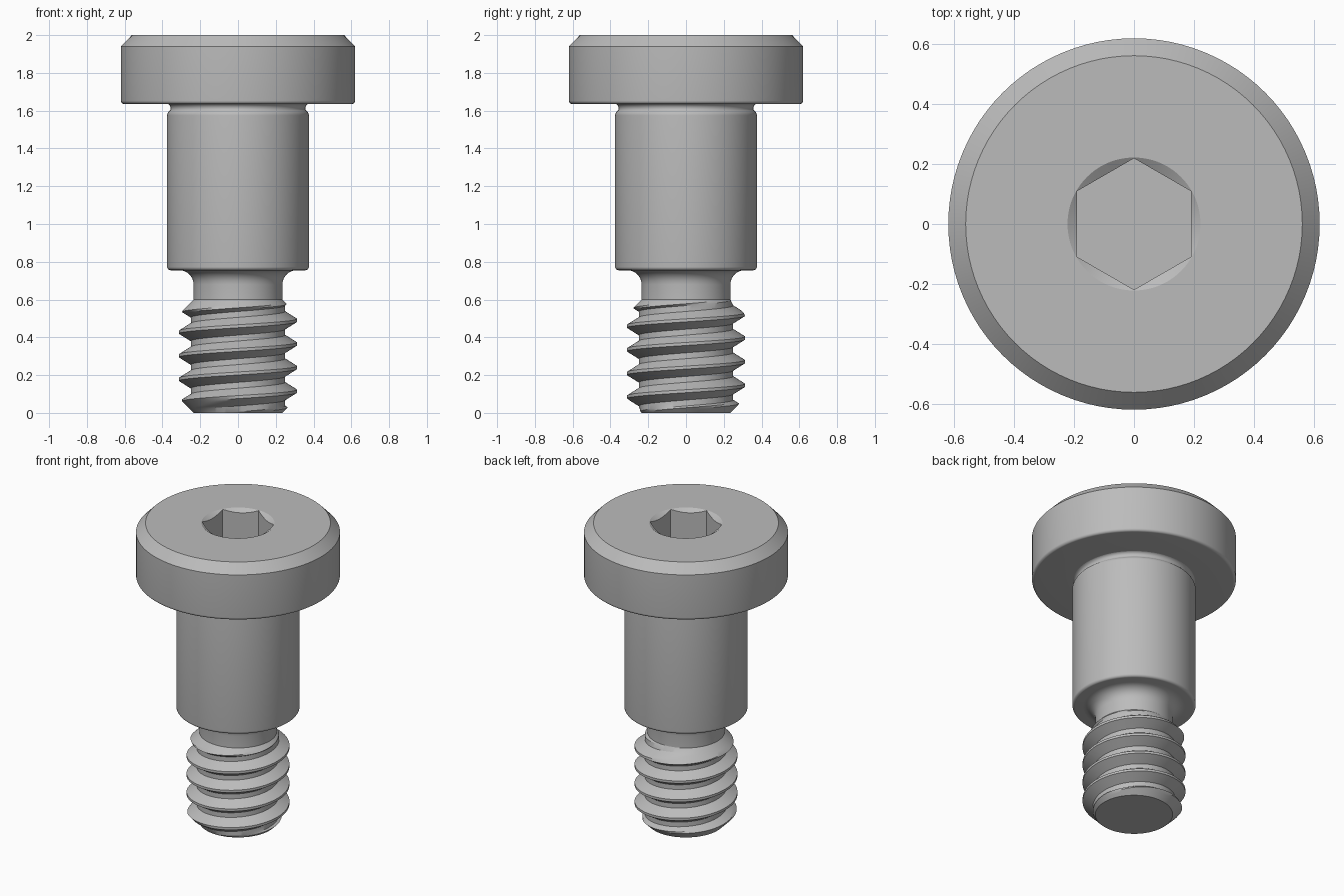
import bpy, bmesh
from math import sin, cos, pi, radians

if "Cube" in bpy.data.objects:
    bpy.data.objects.remove(bpy.data.objects["Cube"], do_unlink=True)

SEG = 96
steel = bpy.data.materials.new("grey_steel")
GREY = (0.5, 0.5, 0.5, 1)
steel.diffuse_color = GREY
steel.use_nodes = True
steel.node_tree.nodes["Principled BSDF"].inputs["Base Color"].default_value = GREY


def finish(bm, name):
    """Close the open ends, tidy up and make a smooth object with sharp edges."""
    bmesh.ops.remove_doubles(bm, verts=bm.verts[:], dist=1e-5)
    bmesh.ops.holes_fill(bm, edges=[e for e in bm.edges if e.is_boundary], sides=0)
    bmesh.ops.recalc_face_normals(bm, faces=bm.faces[:])
    mesh = bpy.data.meshes.new(name)
    bm.to_mesh(mesh)
    bm.free()
    mesh.materials.append(steel)
    ob = bpy.data.objects.new(name, mesh)
    bpy.context.collection.objects.link(ob)
    bpy.ops.object.select_all(action='DESELECT')
    ob.select_set(True)
    bpy.context.view_layer.objects.active = ob
    bpy.ops.object.shade_smooth_by_angle(angle=radians(28))
    return ob


def skin(bm, rows, wrap):
    """Join neighbouring rows of points with quads."""
    rows = [[bm.verts.new(p) for p in row] for row in rows]
    for a, b in zip(rows, rows[1:]):
        for i in range(len(a) if wrap else len(a) - 1):
            j = (i + 1) % len(a)
            bm.faces.new((a[i], a[j], b[j], b[i]))


def ring(r, z):
    return [(r * cos(2 * pi * i / SEG), r * sin(2 * pi * i / SEG), z) for i in range(SEG)]


def arc(cx, cz, r, start, end, steps=6):
    """Profile points on a fillet, angles in degrees."""
    angles = [radians(start + (end - start) * k / steps) for k in range(steps + 1)]
    return [(cx + r * cos(a), cz + r * sin(a)) for a in angles]


# Head: rounded lower edge, bevelled top, countersunk hexagonal socket
RIM, FLAT, FLOOR = 0.222, 0.19, 1.8
profile = arc(0.602, 1.653, 0.018, -90, 0) + [(0.62, 1.94), (0.562, 2), (RIM, 2)]
rings = [ring(0.3, 1.635)] + [ring(r, z) for r, z in profile]
hex_top, hex_floor = [], []
for i in range(SEG):
    a = 2 * pi * i / SEG
    rho = FLAT / cos((a + pi / 6) % (pi / 3) - pi / 6)
    x, y = rho * cos(a), rho * sin(a)
    hex_top.append((x, y, 2 - 0.65 * (RIM - rho)))
    hex_floor.append((x, y, FLOOR))
bm = bmesh.new()
skin(bm, rings + [hex_top, hex_floor], True)
finish(bm, "head")

# Shoulder: filleted neck below, rounded ends, shallow undercut under the head
profile = [(0.235, 0.59)] + arc(0.31, 0.68, 0.075, 180, 90)
profile += arc(0.357, 0.773, 0.018, -90, 0)
profile += arc(0.345, 1.575, 0.03, 0, 60)
profile += arc(0.38, 1.613, 0.024, 200, 90)
bm = bmesh.new()
skin(bm, [ring(r, z) for r, z in profile], True)
finish(bm, "shoulder")

# Threaded shank: helical right-hand thread, bevelled at both ends
PITCH, CREST, ROOT, TOP = 0.125, 0.3125, 0.25, 0.6
CREST_HALF, ROOT_START, PHASE = 0.008, 0.047, 0.115


def thread_radius(z, turn):
    d = abs((z - PHASE - PITCH * turn + PITCH / 2) % PITCH - PITCH / 2)
    t = min(max((d - CREST_HALF) / (ROOT_START - CREST_HALF), 0), 1)
    r = CREST + (ROOT - CREST) * t
    return min(r, 0.235 + z, 0.235 + TOP - z)


flank = [CREST_HALF + (ROOT_START - CREST_HALF) * k / 4 for k in range(5)]
offsets = [-d for d in reversed(flank)] + flank
columns = []
for i in range(SEG + 1):
    turn = i / SEG
    column = []
    for k in range(-3, 7):
        for d in offsets:
            z = min(max(PHASE + PITCH * (k + turn) + d, 0), TOP)
            r = thread_radius(z, turn)
            column.append((r * cos(2 * pi * turn), r * sin(2 * pi * turn), z))
    columns.append(column)
bm = bmesh.new()
skin(bm, columns, False)
finish(bm, "threaded_shank")
